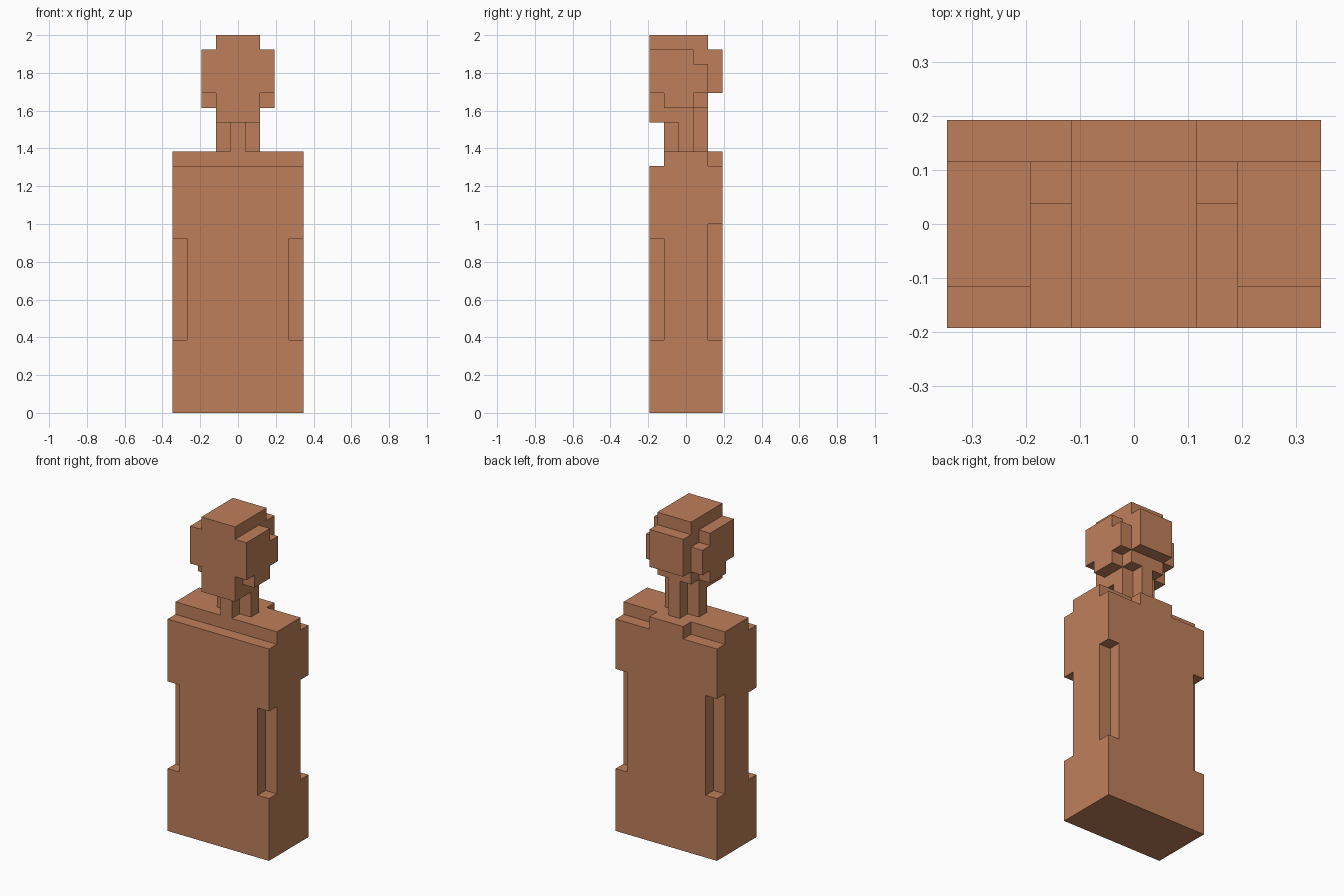
import bpy, bmesh
from itertools import product
from mathutils import Vector

cube = bpy.data.objects.get("Cube")
if cube:
    bpy.data.objects.remove(cube, do_unlink=True)

U = 2 / 26  # size of one block

# Single clay-brown material
COLOR = (0.52, 0.213, 0.105, 1.0)
clay = bpy.data.materials.new("clay_brown")
clay.use_nodes = True
clay.diffuse_color = COLOR
bsdf = next(n for n in clay.node_tree.nodes if n.type == 'BSDF_PRINCIPLED')
bsdf.inputs["Base Color"].default_value = COLOR
bsdf.inputs["Roughness"].default_value = 0.9


def box(x, y, z):
    """Blocks filling inclusive (low, high) index ranges."""
    return set(product(*(range(a, b + 1) for a, b in (x, y, z))))


def both(x, y, z):
    """The same box on the left and right sides."""
    blocks = box(x, y, z)
    return blocks | {(-i, j, k) for i, j, k in blocks}


# Body: slab with a stepped top and notched vertical corners
body = box((-4, 4), (-2, 2), (0, 16))
body |= box((-4, 4), (-1, 1), (17, 17)) | box((-1, 1), (2, 2), (17, 17))
body -= both((4, 4), (-2, -2), (5, 11))
body -= both((4, 4), (2, 2), (5, 12))

# Neck: plus-shaped column
neck = box((0, 0), (-1, 1), (18, 19)) | box((-1, 1), (0, 0), (18, 19))

# Head: core, jaw, nape and back plate
head = box((-1, 1), (-2, 1), (21, 25))
head |= box((-1, 1), (-2, 0), (20, 20))
head |= box((0, 0), (1, 1), (20, 20))
head |= box((-1, 1), (2, 2), (22, 24))

# Side plates: stepped slabs on each side of the head
sides = both((2, 2), (-2, 0), (22, 24))
sides |= both((2, 2), (1, 1), (22, 23))
sides |= both((2, 2), (-1, 0), (21, 21))

parts = {"body": body, "neck": neck, "head": head, "head_side_plates": sides}
solid = set().union(*parts.values())


def build(name, blocks):
    """Skin the outer surface of a part and merge its flat faces."""
    bm = bmesh.new()
    for cell in blocks:
        for axis, sign in product(range(3), (-1, 1)):
            n = [0, 0, 0]
            n[axis] = sign
            if tuple(c + d for c, d in zip(cell, n)) in solid:
                continue
            n = Vector(n)
            a = Vector([float(i == (axis + 1) % 3) for i in range(3)])
            b = n.cross(a)
            mid = Vector(cell) + Vector((0, 0, 0.5)) + n / 2
            bm.faces.new([bm.verts.new((mid + (a * s + b * t) / 2) * U)
                          for s, t in ((-1, -1), (1, -1), (1, 1), (-1, 1))])
    bmesh.ops.remove_doubles(bm, verts=bm.verts[:], dist=U * 0.01)
    bmesh.ops.dissolve_limit(bm, angle_limit=0.01, verts=bm.verts[:], edges=bm.edges[:])
    mesh = bpy.data.meshes.new(name)
    bm.to_mesh(mesh)
    bm.free()
    mesh.materials.append(clay)
    bpy.context.collection.objects.link(bpy.data.objects.new(name, mesh))


for part_name, part_blocks in parts.items():
    build(part_name, part_blocks)
